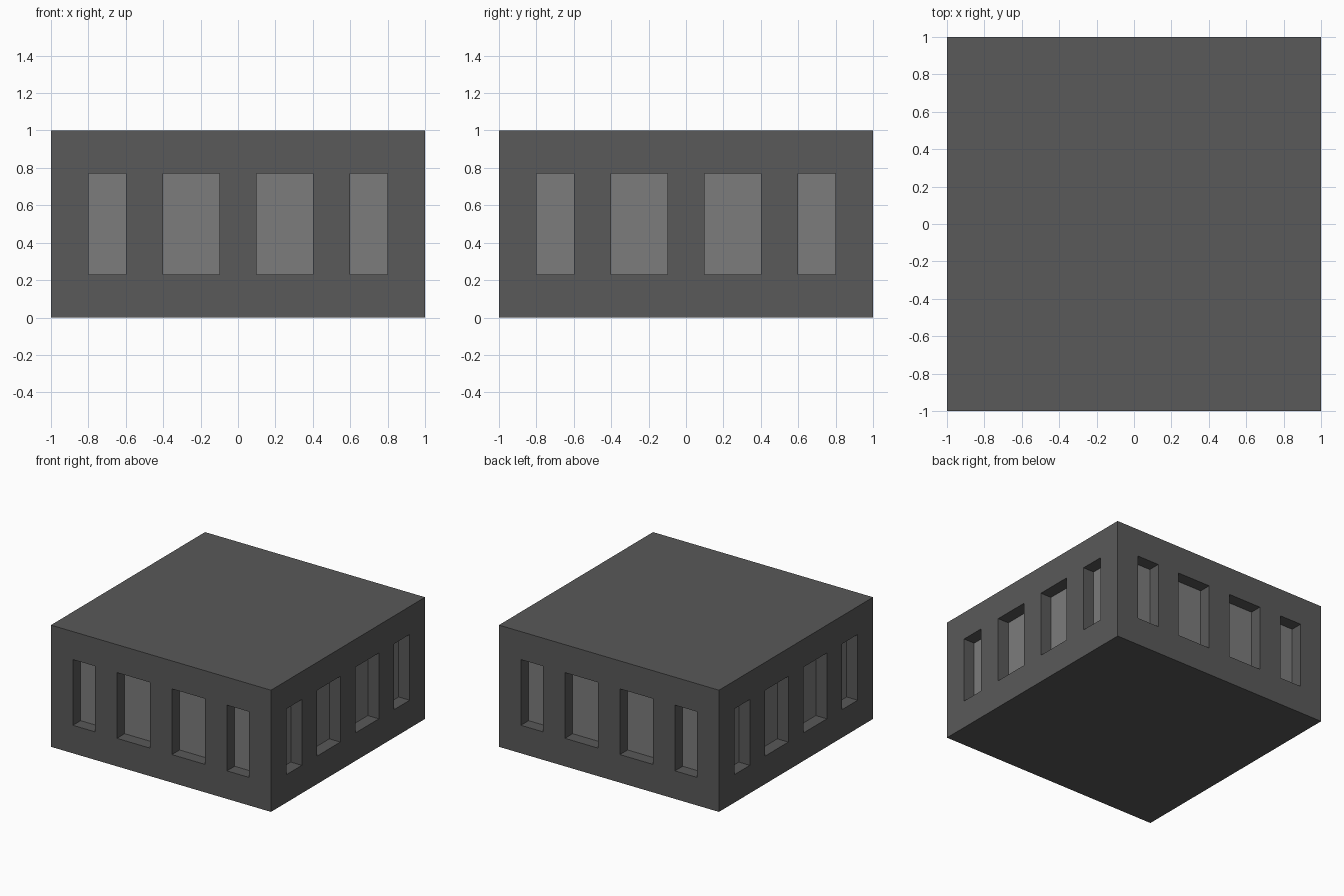
import bpy, bmesh
from mathutils import Vector

if "Cube" in bpy.data.objects:
    bpy.data.objects.remove(bpy.data.objects["Cube"])

Z0, Z1, DEPTH = 0.23, 0.77, 0.10
WINDOWS = [(-0.8, -0.6), (-0.4, -0.1), (0.1, 0.4), (0.6, 0.8)]


def material(name, value):
    m = bpy.data.materials.new(name)
    m.diffuse_color = (value, value, value, 1)
    m.use_nodes = True
    m.node_tree.nodes["Principled BSDF"].inputs["Base Color"].default_value = m.diffuse_color
    return m


# Plain block, 2 x 2 x 1, standing on the ground
bm = bmesh.new()
bmesh.ops.create_cube(bm, size=1)
for v in bm.verts:
    v.co = Vector((v.co.x * 2, v.co.y * 2, v.co.z + 0.5))


def cut(axis, pos):
    # Slice only the walls that cross this plane
    normal = Vector((0, 0, 0))
    normal[axis] = 1
    walls = [f for f in bm.faces if abs(f.normal.z) < 0.5 and abs(f.normal[axis]) < 0.5]
    geom = walls + list({e for f in walls for e in f.edges}) + list({v for f in walls for v in f.verts})
    bmesh.ops.bisect_plane(bm, geom=geom, plane_co=normal * pos, plane_no=normal)
    bm.normal_update()


bm.normal_update()
for z in (Z0, Z1):
    cut(2, z)
for span in WINDOWS:
    for p in span:
        cut(0, p)
        cut(1, p)


# Windows: push the matching wall cells inward and colour their backs
def is_window(f):
    if abs(f.normal.z) > 0.5:
        return False
    c = f.calc_center_median()
    across = c.x if abs(f.normal.y) > 0.5 else c.y
    return Z0 < c.z < Z1 and any(a < across < b for a, b in WINDOWS)


for face in [f for f in bm.faces if is_window(f)]:
    inward = face.normal * -DEPTH
    pane = bmesh.ops.extrude_face_region(bm, geom=[face])["geom"]
    bmesh.ops.translate(bm, vec=inward, verts=[g for g in pane if isinstance(g, bmesh.types.BMVert)])
    for g in pane:
        if isinstance(g, bmesh.types.BMFace):
            g.material_index = 1
    if face.is_valid:
        bmesh.ops.delete(bm, geom=[face], context='FACES_ONLY')

bmesh.ops.recalc_face_normals(bm, faces=bm.faces)
mesh = bpy.data.meshes.new("building_block")
bm.to_mesh(mesh)
bm.free()
mesh.materials.append(material("dark grey wall", 0.10))
mesh.materials.append(material("light grey window", 0.20))
obj = bpy.data.objects.new("building_block", mesh)
bpy.context.collection.objects.link(obj)
